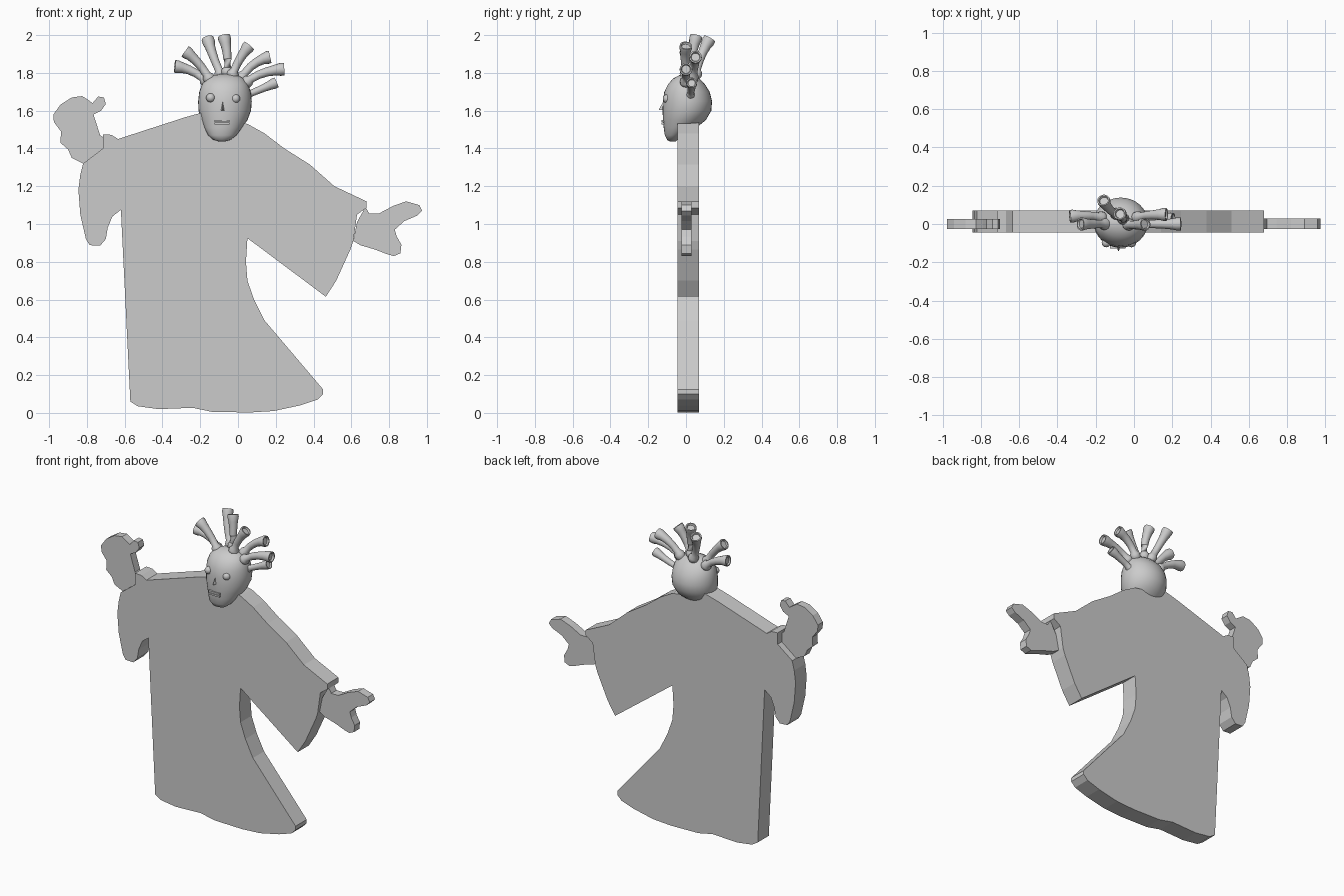
import bpy, bmesh, math
from mathutils import Vector, Quaternion

def make_object(name, bm, smooth=None):
    bmesh.ops.recalc_face_normals(bm, faces=bm.faces)
    me = bpy.data.meshes.new(name)
    bm.to_mesh(me)
    bm.free()
    ob = bpy.data.objects.new(name, me)
    bpy.context.collection.objects.link(ob)
    if smooth:
        bpy.ops.object.select_all(action='DESELECT')
        ob.select_set(True)
        bpy.context.view_layer.objects.active = ob
        bpy.ops.object.shade_smooth_by_angle(angle=math.radians(smooth))
    return ob

def slab(name, outline, y0, y1):
    """Flat silhouette in x/z extruded from y0 to y1."""
    bm = bmesh.new()
    face = bm.faces.new([bm.verts.new((x, y0, z)) for x, z in outline])
    ext = bmesh.ops.extrude_face_region(bm, geom=[face], use_keep_orig=True)
    verts = [g for g in ext["geom"] if isinstance(g, bmesh.types.BMVert)]
    bmesh.ops.translate(bm, verts=verts, vec=(0, y1 - y0, 0))
    return make_object(name, bm)

def loft(name, rings, smooth=40):
    """Skin a list of point rings and cap both ends."""
    bm = bmesh.new()
    loops = [[bm.verts.new(p) for p in r] for r in rings]
    for a, b in zip(loops, loops[1:]):
        n = len(a)
        for i in range(n):
            bm.faces.new((a[i], a[(i + 1) % n], b[(i + 1) % n], b[i]))
    bm.faces.new(loops[0])
    bm.faces.new(loops[-1])
    return make_object(name, bm, smooth)

# Robe with wide sleeves
slab("robe", [
    (-.14, 1.60), (-.19, 1.59), (-.28, 1.565), (-.635, 1.45), (-.67, 1.472), (-.715, 1.475),
    (-.715, 1.40), (-.82, 1.32), (-.835, 1.26), (-.845, 1.18), (-.835, 1.05), (-.805, .92),
    (-.785, .888), (-.73, .885), (-.70, .92), (-.69, .98), (-.665, 1.04), (-.62, 1.075),
    (-.57, .06), (-.53, .035), (-.42, .02), (-.24, .027), (-.14, .006), (.06, .002),
    (.19, .01), (.33, .04), (.42, .07), (.45, .10), (.45, .125), (.14, .49), (.085, .60),
    (.05, .70), (.042, .80), (.05, .925), (.465, .615), (.52, .70), (.595, .865),
    (.61, .91), (.63, 1.05), (.68, 1.085), (.68, 1.12), (.51, 1.20), (.38, 1.315),
    (.245, 1.40), (.14, 1.48), (.05, 1.53), (-.02, 1.54)], -.045, .07)

# Hands
slab("raised_hand", [
    (-.82, 1.32), (-.88, 1.35), (-.90, 1.395), (-.94, 1.43), (-.937, 1.49), (-.975, 1.54),
    (-.977, 1.58), (-.94, 1.632), (-.88, 1.67), (-.825, 1.677), (-.79, 1.655), (-.77, 1.64),
    (-.74, 1.675), (-.71, 1.67), (-.70, 1.635), (-.725, 1.60), (-.765, 1.58), (-.73, 1.47),
    (-.715, 1.46), (-.715, 1.40)], -.025, .027)
slab("lowered_hand", [
    (.61, .91), (.63, 1.01), (.675, 1.09), (.695, 1.055), (.745, 1.055), (.82, 1.095),
    (.89, 1.12), (.96, 1.10), (.975, 1.07), (.95, 1.045), (.88, 1.015), (.83, .97),
    (.84, .935), (.865, .89), (.86, .845), (.825, .83), (.79, .84), (.725, .865),
    (.65, .887)], -.025, .03)

# Head: elliptical sections (z, centre x, half width, front y, back y)
sections = [(1.437, -.086, .015, -.085, -.055), (1.445, -.085, .045, -.10, -.045),
            (1.47, -.083, .075, -.112, -.015), (1.51, -.078, .10, -.118, .055),
            (1.55, -.073, .123, -.122, .105), (1.60, -.07, .139, -.124, .134),
            (1.65, -.069, .142, -.122, .138), (1.70, -.069, .136, -.115, .125),
            (1.74, -.068, .122, -.095, .10), (1.77, -.067, .097, -.068, .07),
            (1.788, -.066, .062, -.035, .042), (1.795, -.066, .02, -.005, .015)]
turn = [i * math.tau / 32 for i in range(32)]
loft("head", [[(cx + rx * math.cos(t), (f + b) / 2 + (b - f) / 2 * math.sin(t), z) for t in turn]
              for z, cx, rx, f, b in sections], 60)

# Eyes
for side, x, z in (("left", -.145, 1.668), ("right", -.013, 1.663)):
    bm = bmesh.new()
    bmesh.ops.create_uvsphere(bm, u_segments=16, v_segments=10, radius=.024)
    bmesh.ops.translate(bm, verts=bm.verts, vec=(x, -.098, z))
    make_object(side + "_eye", bm, 40)

# Nose wedge
bm = bmesh.new()
v = [bm.verts.new(p) for p in ((-.081, -.11, 1.665), (-.095, -.11, 1.60),
                               (-.067, -.11, 1.60), (-.081, -.145, 1.605))]
for f in ((0, 1, 3), (0, 3, 2), (1, 2, 3), (0, 2, 1)):
    bm.faces.new([v[i] for i in f])
make_object("nose", bm)

# Lips: two bars with a gap
for label, z in (("upper_lip", 1.546), ("lower_lip", 1.532)):
    bm = bmesh.new()
    bmesh.ops.create_cube(bm, size=1)
    bmesh.ops.scale(bm, verts=bm.verts, vec=(.08, .05, .011))
    bmesh.ops.translate(bm, verts=bm.verts, vec=(-.085, -.104, z))
    make_object(label, bm)

# Hair locks: curved tubes with a bulb at the root and a flared, cupped tip
profile = [(0, .02), (.08, .031), (.17, .031), (.24, .021), (.45, .022), (.65, .024),
           (.82, .028), (.93, .034), (1, .033), (1, .026), (.96, .022)]

def lock(name, root, bend, tip, size=1):
    a, b, c = Vector(root), Vector(bend), Vector(tip)
    rings = []
    for t, r in profile:
        p = a * (1 - t) ** 2 + b * 2 * t * (1 - t) + c * t * t
        q = ((b - a) * (1 - t) + (c - b) * t).to_track_quat('Z', 'Y')
        rings.append([p + q @ Vector((r * size * math.cos(k), r * size * math.sin(k), 0))
                      for k in turn[::2]])
    loft(name, rings, 45)

locks = [((-.08, .05, 1.77), (-.13, .06, 1.87), (-.16, .125, 1.98)),
         ((-.06, .03, 1.78), (-.045, .02, 1.88), (-.075, .055, 1.995)),
         ((-.035, 0, 1.77), (-.01, -.01, 1.86), (.06, 0, 1.945)),
         ((-.14, 0, 1.745), (-.19, 0, 1.85), (-.28, 0, 1.915)),
         ((-.155, .03, 1.74), (-.22, .05, 1.82), (-.335, .04, 1.835)),
         ((.005, .03, 1.75), (.06, .05, 1.86), (.17, .05, 1.885)),
         ((.03, 0, 1.735), (.10, 0, 1.81), (.245, 0, 1.82)),
         ((.04, .02, 1.68), (.09, .03, 1.70), (.205, .03, 1.75))]
for i, (r, b, t) in enumerate(locks):
    lock("hair_lock_%d" % (i + 1), r, b, t, .85 if i == 7 else 1)
